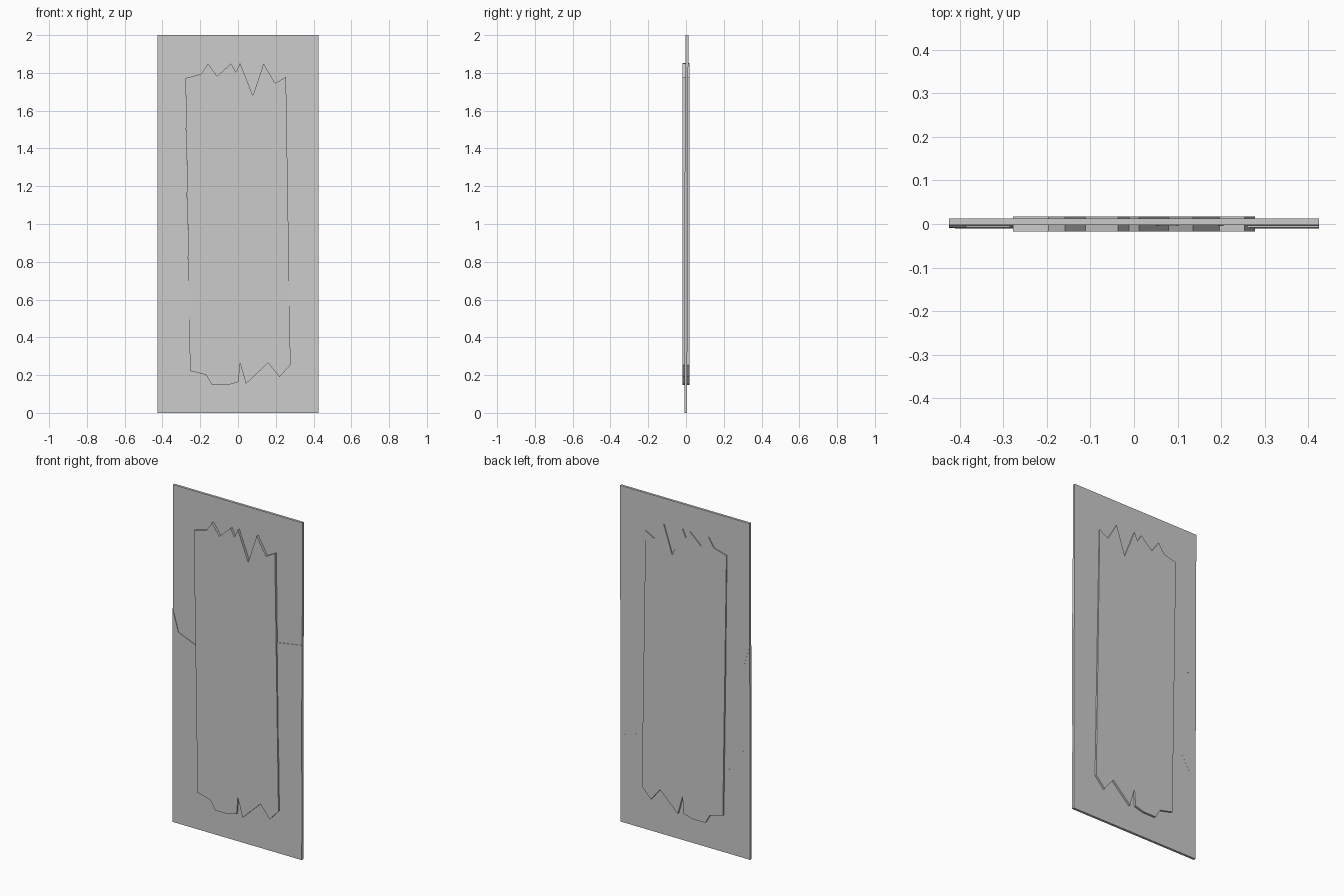
import bpy, bmesh

if "Cube" in bpy.data.objects:
    bpy.data.objects.remove(bpy.data.objects["Cube"])

# Shared crack lines (x, z)
TOP = [(-.278, 1.772), (-.196, 1.794), (-.159, 1.85), (-.111, 1.783), (-.037, 1.85), (-.011, 1.804),
       (.011, 1.853), (.079, 1.68), (.135, 1.85), (.196, 1.746), (.254, 1.778)]
BOTTOM = [(.278, .254), (.22, .19), (.159, .265), (.042, .153), (.011, .265), (.003, .164),
          (-.053, .148), (-.138, .148), (-.169, .201), (-.254, .222)]
LEFT_UP = [(-.425, 1.268), (-.386, 1.135), (-.268, 1.088)]
LEFT_LOW = [(-.425, .643), (-.321, .622), (-.38, .524), (-.258, .495)]
RIGHT_UP = [(.262, 1.248), (.425, 1.274)]
RIGHT_LOW = [(.273, .565), (.425, .518)]


def shard(name, outline, front, back, lean=0.0):
    """Flat piece with the given outline; lean moves it back with height."""
    bm = bmesh.new()
    f = [bm.verts.new((x, front + lean * z, z)) for x, z in outline]
    b = [bm.verts.new((x, back + lean * z, z)) for x, z in outline]
    bm.faces.new(f)
    bm.faces.new(b[::-1])
    n = len(f)
    for i in range(n):
        j = (i + 1) % n
        bm.faces.new((f[j], f[i], b[i], b[j]))
    bmesh.ops.recalc_face_normals(bm, faces=bm.faces)
    me = bpy.data.meshes.new(name)
    bm.to_mesh(me)
    bm.free()
    ob = bpy.data.objects.new(name, me)
    bpy.context.collection.objects.link(ob)
    return ob


# Thick jagged centre
shard("centre_panel", TOP + BOTTOM, -.0175, .0175)

# Thin, slightly leaning upper and lower surround
slab = dict(front=-.009, back=.0055, lean=.0035)
shard("upper_surround", [(-.425, 2), (.425, 2)] + RIGHT_UP[::-1] + TOP[::-1] + LEFT_UP[::-1], **slab)
shard("lower_surround", [(.425, 0), (-.425, 0)] + LEFT_LOW + BOTTOM[::-1] + RIGHT_LOW, **slab)

# Side fragments standing a touch forward
side = dict(front=-.012, back=.005, lean=.0035)
shard("left_fragment", LEFT_UP + LEFT_LOW[::-1], **side)
shard("right_fragment", RIGHT_UP + RIGHT_LOW[::-1], **side)
